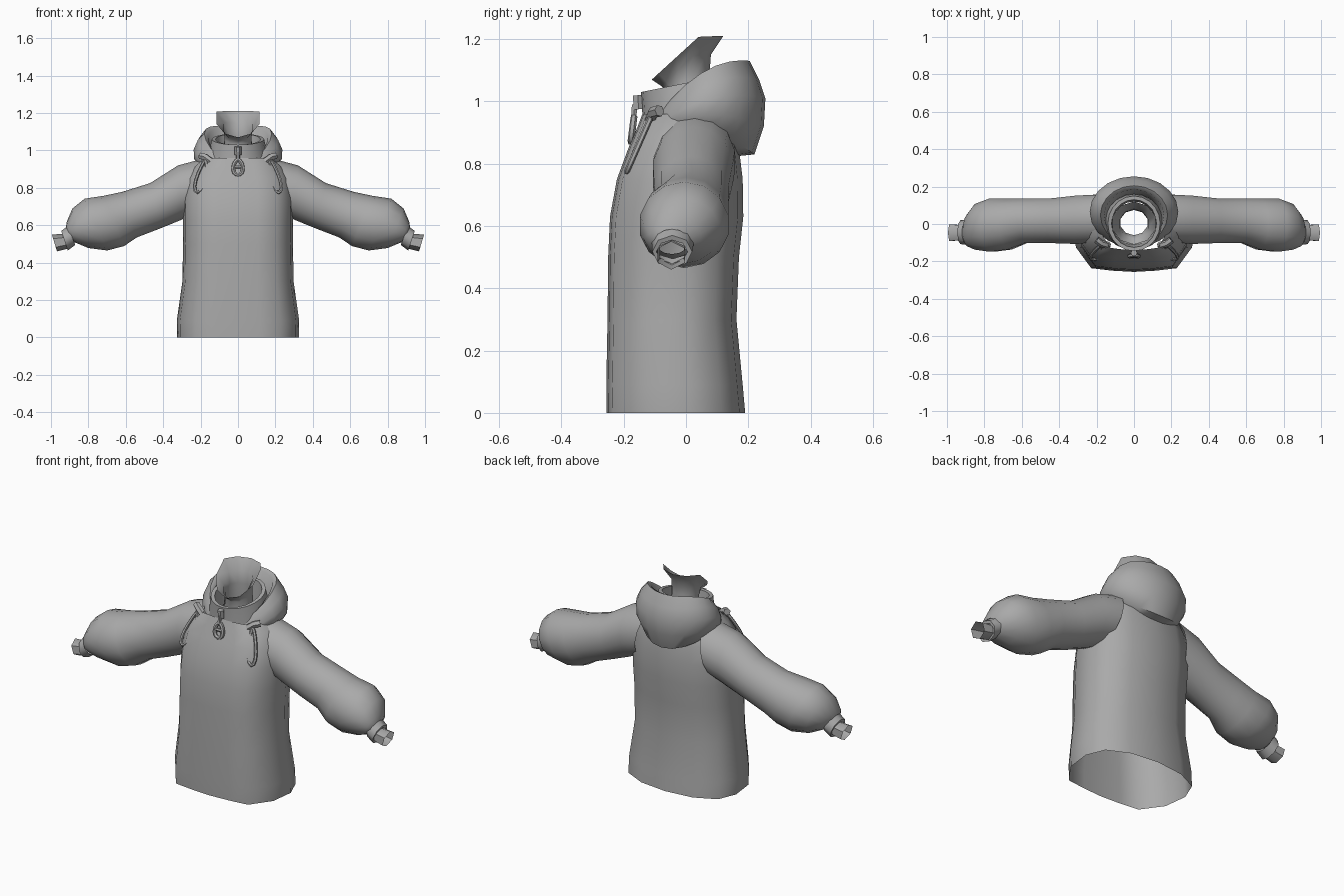
import bpy, bmesh, math
from mathutils import Vector

cube = bpy.data.objects.get("Cube")
if cube:
    bpy.data.objects.remove(cube)

grey = bpy.data.materials.new("cloth_grey")
grey.use_nodes = True
grey.diffuse_color = (0.4, 0.4, 0.4, 1)
grey.node_tree.nodes["Principled BSDF"].inputs["Base Color"].default_value = (0.4, 0.4, 0.4, 1)


def finish(obj, angle=50):
    obj.data.materials.clear()
    obj.data.materials.append(grey)
    bpy.ops.object.select_all(action='DESELECT')
    obj.select_set(True)
    bpy.context.view_layer.objects.active = obj
    bpy.ops.object.shade_smooth_by_angle(angle=math.radians(angle))
    return obj


def loft(name, rings, angle=50, caps=False, outside=None):
    """Skin a list of closed rings; flip so the first ring's faces look outward."""
    bm = bmesh.new()
    loops = [[bm.verts.new(p) for p in ring] for ring in rings]
    n = len(loops[0])
    for a, b in zip(loops, loops[1:]):
        for i in range(n):
            j = (i + 1) % n
            bm.faces.new((a[i], a[j], b[j], b[i]))
    if caps:
        bm.faces.new(loops[0][::-1])
        bm.faces.new(loops[-1])
    bm.normal_update()
    face = bm.faces[:][0] if not hasattr(bm.faces, "ensure_lookup_table") else None
    bm.faces.ensure_lookup_table()
    face = bm.faces[0]
    centre = sum((Vector(p) for p in rings[0]), Vector()) / n
    if face.normal.dot(face.calc_center_median() - centre) < 0:
        bmesh.ops.reverse_faces(bm, faces=bm.faces[:])
    mesh = bpy.data.meshes.new(name)
    bm.to_mesh(mesh)
    bm.free()
    obj = bpy.data.objects.new(name, mesh)
    bpy.context.collection.objects.link(obj)
    return finish(obj, angle)


def collar_ring(hx, front, back, bulge=0.0, n=20):
    """Tilted oval running through a front and a back (y, z) point."""
    pts = []
    for i in range(n):
        a = math.tau * i / n
        t = (1 - math.cos(a)) / 2
        pts.append((hx * math.sin(a), front[0] + (back[0] - front[0]) * t,
                    front[1] + (back[1] - front[1]) * t + bulge * math.sin(a) ** 2))
    return pts


def sleeve_ring(side, top, bottom, y0, y1, n=12):
    """Oval between a top and a bottom (x, z) point, spanning y0 to y1."""
    pts = []
    for i in range(n):
        a = math.tau * i / n
        t = (1 + math.cos(a)) / 2
        pts.append((side * (bottom[0] + (top[0] - bottom[0]) * t),
                    (y0 + y1) / 2 + (y1 - y0) / 2 * math.sin(a),
                    bottom[1] + (top[1] - bottom[1]) * t))
    return pts


def tube(name, points, radius, cyclic=False, res=1):
    curve = bpy.data.curves.new(name, 'CURVE')
    curve.dimensions = '3D'
    curve.bevel_depth = radius
    curve.bevel_resolution = res
    curve.use_fill_caps = True
    spline = curve.splines.new('POLY')
    spline.points.add(len(points) - 1)
    for sp, p in zip(spline.points, points):
        sp.co = (*p, 1)
    spline.use_cyclic_u = cyclic
    obj = bpy.data.objects.new(name, curve)
    bpy.context.collection.objects.link(obj)
    bpy.ops.object.select_all(action='DESELECT')
    obj.select_set(True)
    bpy.context.view_layer.objects.active = obj
    bpy.ops.object.convert(target='MESH')
    return finish(bpy.context.object)


# Torso: one half outline, scaled at each height (z, half width, front y, back y)
half = [(0, 0), (.36, .015), (.70, .045), (.95, .30), (1, .60), (.87, .83), (.5, .96), (0, 1)]
outline = half + [(-x, y) for x, y in half[-2:0:-1]]
levels = [(0, .325, -.255, .19), (.09, .327, -.256, .182), (.3, .297, -.252, .162),
          (.5, .294, -.25, .17), (.63, .295, -.244, .184), (.75, .296, -.222, .182),
          (.85, .28, -.185, .17), (.92, .235, -.155, .155), (.96, .18, -.14, .14)]
loft("torso", [[(x * hx, f + (b - f) * y, z) for x, y in outline]
               for z, hx, f, b in levels], 60)

# Sleeves, cuffs and wrist ends
sleeve = [((.17, .96), (.24, .66), -.10, .16), ((.32, .92), (.30, .63), -.11, .155),
          ((.47, .825), (.41, .585), -.105, .14), ((.62, .778), (.54, .535), -.105, .14),
          ((.72, .757), (.61, .488), -.14, .14), ((.82, .742), (.70, .465), -.152, .14),
          ((.885, .69), (.80, .478), -.14, .11), ((.915, .62), (.865, .505), -.12, .05),
          ((.92, .59), (.88, .51), -.10, .01)]
cuff = [((.91, .595), (.87, .495), -.11, .025), ((.945, .57), (.91, .465), -.108, .02),
        ((.94, .555), (.91, .48), -.095, .005)]
wrist = [((.92, .555), (.89, .48), -.09, 0), ((.995, .55), (.968, .46), -.098, .004)]
for label, s in (("left", 1), ("right", -1)):
    for part, rows, n in (("sleeve", sleeve, 14), ("cuff", cuff, 8), ("wrist", wrist, 6)):
        loft(f"{label}_{part}", [sleeve_ring(s, *row, n=n) for row in rows], 60)

# Stand-up collar, folded over at its top edge
loft("collar", [collar_ring(.165, (-.14, .88), (.15, .92)),
                collar_ring(.155, (-.14, .96), (.16, 1.02)),
                collar_ring(.14, (-.145, 1.03), (.15, 1.09)),
                collar_ring(.12, (-.125, 1.03), (.13, 1.09)),
                collar_ring(.115, (-.11, .93), (.12, .96))], 60)

# Lowered hood: bowl swelling out at the back, rolled rim, inner lining
loft("hood", [collar_ring(.15, (-.11, .88), (.17, .825), .03),
              collar_ring(.20, (-.12, .88), (.22, .83), .05),
              collar_ring(.235, (-.125, .89), (.25, .92), .05),
              collar_ring(.237, (-.125, .90), (.255, 1.01), .05),
              collar_ring(.215, (-.12, .92), (.235, 1.07), .06),
              collar_ring(.18, (-.11, .93), (.205, 1.13), .06),
              collar_ring(.16, (-.10, .92), (.185, 1.12), .05),
              collar_ring(.145, (-.10, .90), (.16, .99), .03)], 60)

# Neck: open column flaring to a rim that climbs from chin to nape
def neck_rim(hx, y0, y1, z0, z1):
    ring = []
    for i in range(10):
        a = math.tau * i / 10
        t = (1 - math.cos(a)) / 2
        ring.append((hx * math.sin(a), y0 + (y1 - y0) * t, z0 + (z1 - z0) * min(1, t * 1.5)))
    return ring

loft("neck", [neck_rim(.085, -.075, .085, .94, .94), neck_rim(.075, -.06, .075, 1.03, 1.08),
              neck_rim(.08, -.08, .08, 1.05, 1.15), neck_rim(.122, -.11, .12, 1.07, 1.21)], 60)

# Drawcords: toggle and hanging loop on each side
for label, s in (("left", 1), ("right", -1)):
    tube(f"{label}_toggle", [(s * .135, -.115, .935), (s * .175, -.105, .965),
                             (s * .20, -.085, .97)], .019)
    top, low = Vector((s * .175, -.115, .945)), Vector((s * .217, -.19, .775))
    loop = []
    for i in range(14):
        a = math.tau * i / 14
        t = (1 - math.cos(a)) / 2
        loop.append(top.lerp(low, t) + Vector((.032 * math.sin(a) * (.45 + .6 * t), 0, 0)))
    tube(f"{label}_cord_loop", loop, .009, True)

# Zip slider, link and pull tag with a hole
tube("zip_slider", [(0, -.152, .975), (0, -.155, 1.02)], .018)
tube("zip_link", [(0, -.165, .99), (0, -.168, .945)], .010)
tag = []
for i in range(16):
    a = math.tau * i / 16
    tag.append((math.sin(a) * (.025 - .005 * math.cos(a)), -.172 + .005 * math.cos(a),
                .91 + .04 * math.cos(a)))
tube("zip_pull_tag", tag, .011, True)
tube("zip_pull_bar", [(-.02, -.172, .912), (.02, -.172, .912)], .009)
